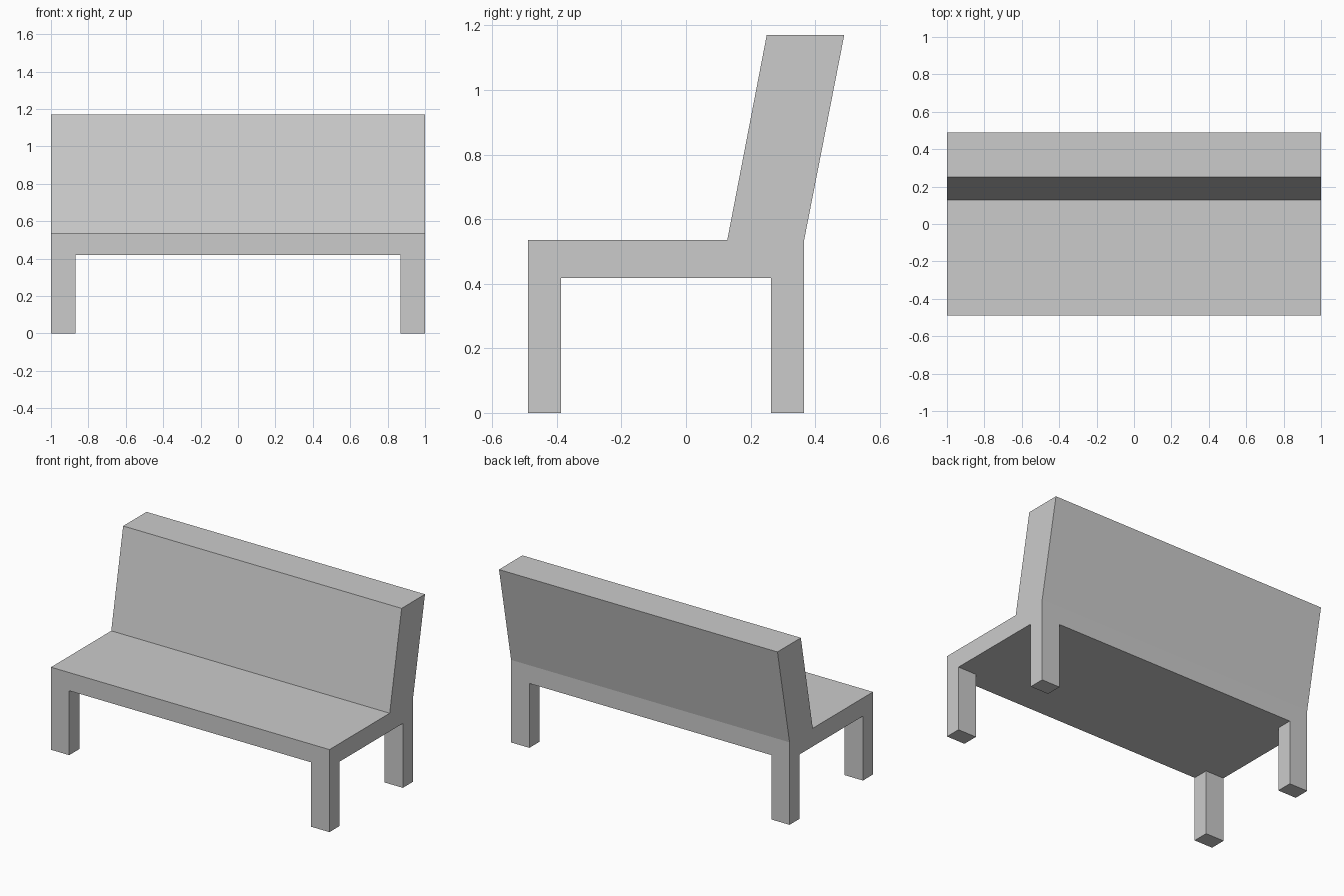
import bpy, bmesh
from mathutils import Vector

if "Cube" in bpy.data.objects:
    bpy.data.objects.remove(bpy.data.objects["Cube"])

SEAT_BOTTOM = 0.418
HALF_WIDTH = 1.0
LEG_X = 0.869                      # inner side of the legs
FRONT_LEG_Y, REAR_LEG_Y = -0.387, 0.263

# Side outline of seat and leaning backrest (y, z)
profile = [(-0.49, SEAT_BOTTOM), (0.366, SEAT_BOTTOM), (0.366, 0.536),
           (0.49, 1.17), (0.25, 1.17), (0.128, 0.536), (-0.49, 0.536)]

bm = bmesh.new()
side = bm.faces.new([bm.verts.new((-HALF_WIDTH, y, z)) for y, z in profile])
ext = bmesh.ops.extrude_face_region(bm, geom=[side], use_keep_orig=True)
bmesh.ops.translate(bm, vec=(2 * HALF_WIDTH, 0, 0),
                    verts=[g for g in ext["geom"] if isinstance(g, bmesh.types.BMVert)])


def underside():
    return [f for f in bm.faces if all(abs(v.co.z - SEAT_BOTTOM) < 1e-4 for v in f.verts)]


# Divide the underside so that each corner is a leg footprint
for co, no in [((-LEG_X, 0, 0), (1, 0, 0)), ((LEG_X, 0, 0), (1, 0, 0)),
               ((0, FRONT_LEG_Y, 0), (0, 1, 0)), ((0, REAR_LEG_Y, 0), (0, 1, 0))]:
    faces = underside()
    edges = list({e for f in faces for e in f.edges})
    verts = list({v for f in faces for v in f.verts})
    bmesh.ops.bisect_plane(bm, geom=verts + edges + faces, plane_co=co, plane_no=no)

# Pull the four corners down to the floor as legs
corners = []
for f in underside():
    c = f.calc_center_median()
    if abs(c.x) > LEG_X and not FRONT_LEG_Y < c.y < REAR_LEG_Y:
        corners.append(f)
ext = bmesh.ops.extrude_face_region(bm, geom=corners)
for v in ext["geom"]:
    if isinstance(v, bmesh.types.BMVert):
        v.co.z = 0
leftover = [f for f in corners if f.is_valid]
if leftover:
    bmesh.ops.delete(bm, geom=leftover, context='FACES_ONLY')

bmesh.ops.recalc_face_normals(bm, faces=bm.faces[:])

mesh = bpy.data.meshes.new("bench")
bm.to_mesh(mesh)
bm.free()
bench = bpy.data.objects.new("bench", mesh)
bpy.context.collection.objects.link(bench)
